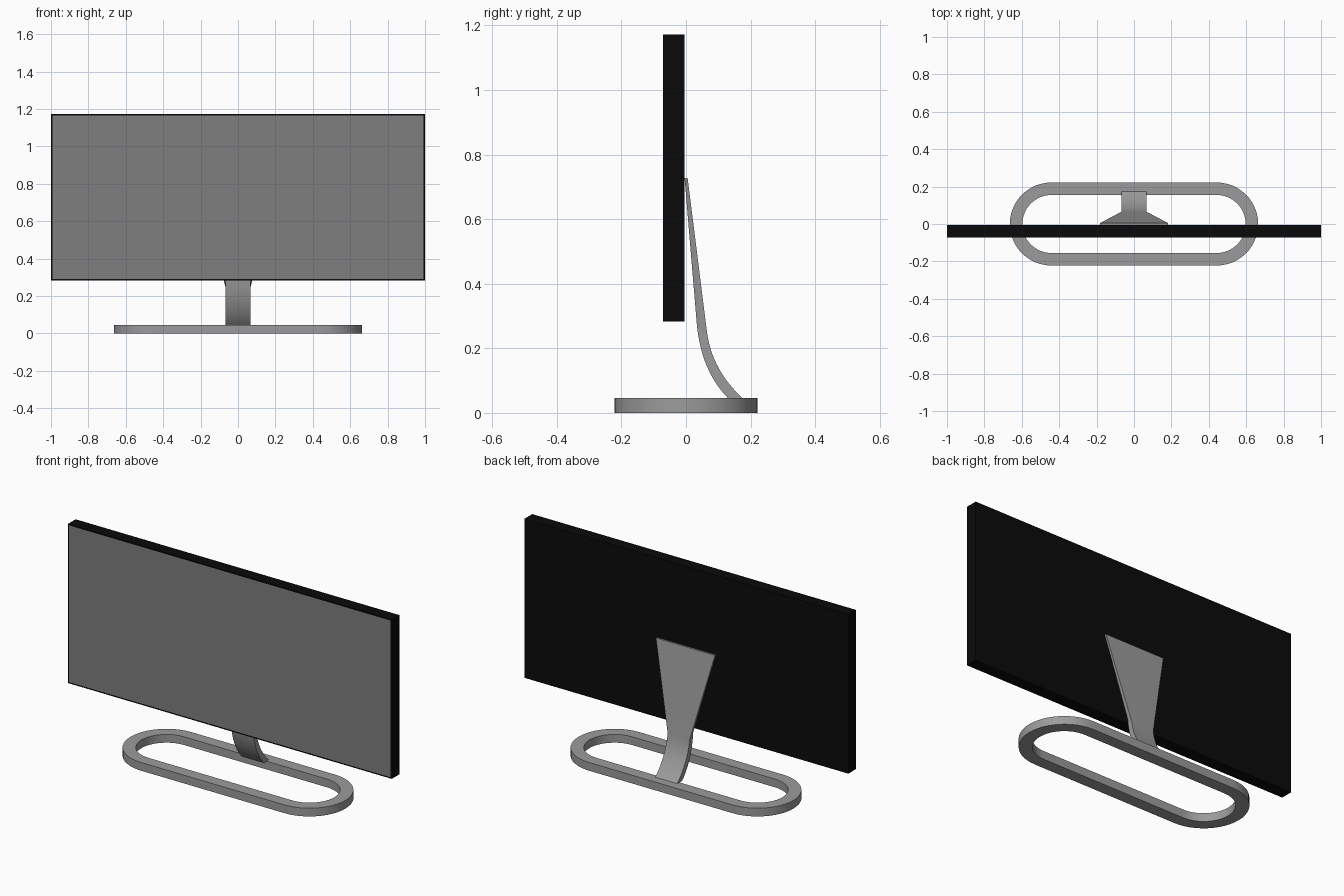
import bpy, bmesh, math
from mathutils import Vector

if "Cube" in bpy.data.objects:
    bpy.data.objects.remove(bpy.data.objects["Cube"])


def material(name, v):
    m = bpy.data.materials.new(name)
    m.diffuse_color = (v, v, v, 1)
    m.use_nodes = True
    m.node_tree.nodes["Principled BSDF"].inputs["Base Color"].default_value = m.diffuse_color
    return m


black = material("black plastic", 0.003)
grey = material("screen grey", 0.21)
silver = material("silver metal", 0.33)


def finish(bm, name, mats, smooth=False):
    bmesh.ops.recalc_face_normals(bm, faces=bm.faces)
    me = bpy.data.meshes.new(name)
    bm.to_mesh(me)
    bm.free()
    ob = bpy.data.objects.new(name, me)
    bpy.context.collection.objects.link(ob)
    for m in mats:
        me.materials.append(m)
    if smooth:
        bpy.ops.object.select_all(action='DESELECT')
        ob.select_set(True)
        bpy.context.view_layer.objects.active = ob
        bpy.ops.object.shade_smooth_by_angle(angle=math.radians(30))
    return ob


def skin(bm, loops, closed):
    """Join equal-length closed loops of points with quads."""
    rings = [[bm.verts.new(p) for p in loop] for loop in loops]
    n = len(rings[0])
    pairs = list(zip(rings, rings[1:]))
    if closed:
        pairs.append((rings[-1], rings[0]))
    for a, b in pairs:
        for i in range(n):
            j = (i + 1) % n
            bm.faces.new((a[i], a[j], b[j], b[i]))
    if not closed:
        bm.faces.new(rings[0])
        bm.faces.new(rings[-1])


# Display panel: box with the screen as an inset front face
bm = bmesh.new()
bmesh.ops.create_cube(bm, size=1)
for v in bm.verts:
    v.co = Vector((v.co.x * 2, v.co.y * 0.067 - 0.038, v.co.z * 0.889 + 0.7275))
bmesh.ops.recalc_face_normals(bm, faces=bm.faces)
front = [f for f in bm.faces if f.normal.y < -0.9]
bmesh.ops.inset_region(bm, faces=front, thickness=0.007, use_even_offset=True)
front[0].material_index = 1
finish(bm, "display_panel", [black, grey])


# Base: oval ring
def stadium(radius, z, half=0.442, seg=24):
    pts = []
    for side, start in ((1, -90), (-1, 90)):
        for i in range(seg + 1):
            a = math.radians(start + 180 * i / seg)
            pts.append((side * half + radius * math.cos(a), radius * math.sin(a), z))
    return pts


bm = bmesh.new()
skin(bm, [stadium(0.222, 0), stadium(0.222, 0.046),
          stadium(0.155, 0.046), stadium(0.155, 0)], True)
finish(bm, "base_ring", [silver], True)


# Stand: flared tapered plate that curves back into the base
def bezier(a, b, c, t):
    return [(1 - t) ** 2 * p + 2 * t * (1 - t) * q + t * t * r for p, q, r in zip(a, b, c)]


def section(w, f, b):
    return [(-w, *f), (w, *f), (w, *b), (-w, *b)]


sections = [section(0.182, (-0.0045, 0.728), (0.005, 0.728))]
for i in range(17):
    t = i / 16
    sections.append(section(0.068,
                            bezier((0.033, 0.28), (0.046, 0.13), (0.131, 0.045), t),
                            bezier((0.065, 0.25), (0.080, 0.135), (0.175, 0.045), t)))
bm = bmesh.new()
skin(bm, sections, False)
finish(bm, "stand_neck", [silver], True)
